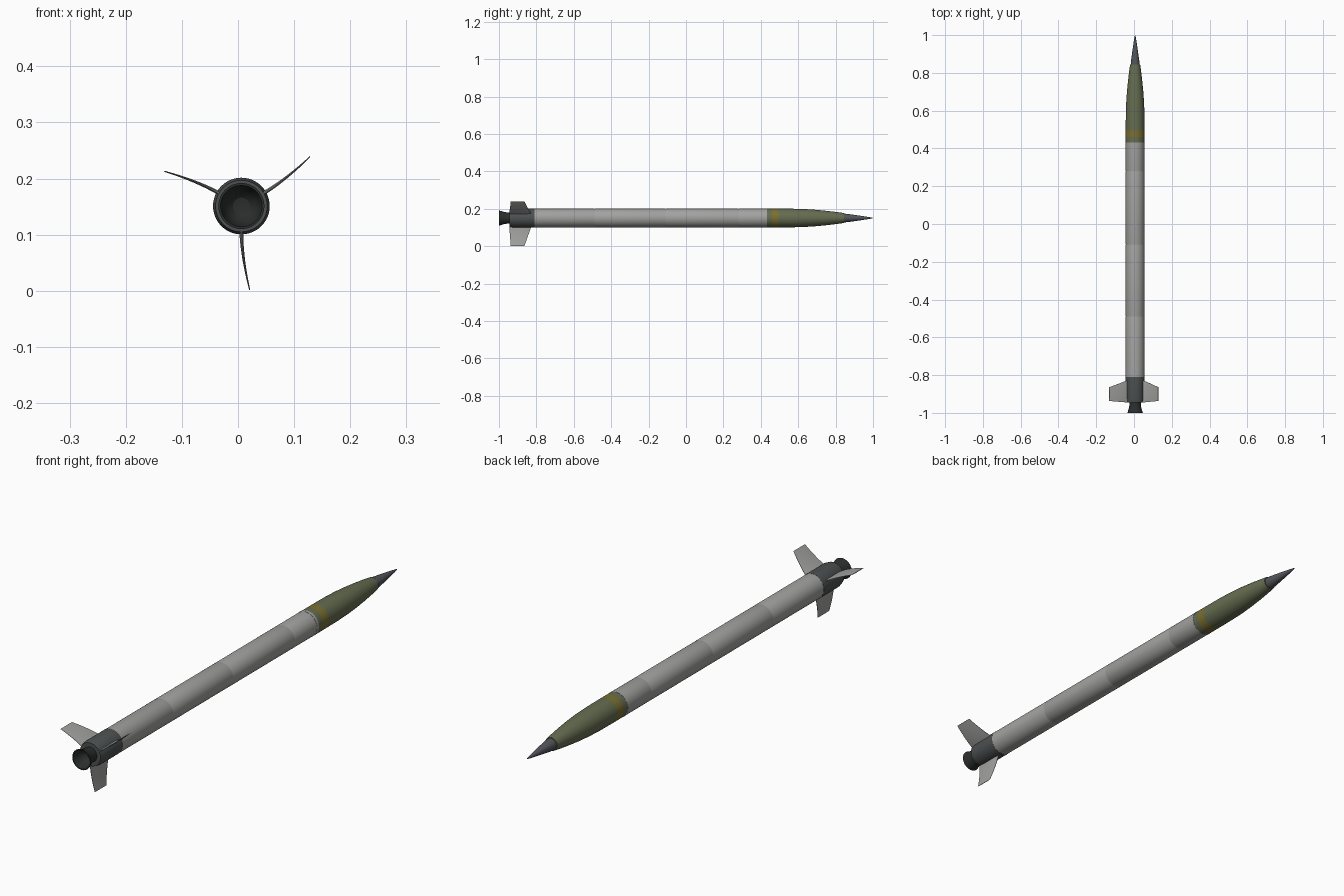
import bpy, bmesh, math

if "Cube" in bpy.data.objects:
    bpy.data.objects.remove(bpy.data.objects["Cube"])

CX, CZ = 0.006, 0.151      # rocket axis runs along y through this point
SEG = 48


def material(name, r, g, b):
    m = bpy.data.materials.new(name)
    m.diffuse_color = (r, g, b, 1)
    m.use_nodes = True
    m.node_tree.nodes["Principled BSDF"].inputs["Base Color"].default_value = m.diffuse_color
    return m


GREY = material("light grey", 0.36, 0.36, 0.35)
OLIVE = material("olive green", 0.13, 0.15, 0.08)
YELLOW = material("dull yellow", 0.20, 0.16, 0.03)
STEEL = material("dark steel", 0.085, 0.092, 0.105)
TAIL = material("tail grey", 0.075, 0.083, 0.083)
BLACK = material("nozzle black", 0.025, 0.027, 0.027)


def finish(name, bm, mats, angle=30):
    bmesh.ops.remove_doubles(bm, verts=bm.verts, dist=1e-6)
    bmesh.ops.recalc_face_normals(bm, faces=bm.faces)
    me = bpy.data.meshes.new(name)
    bm.to_mesh(me)
    bm.free()
    for m in mats:
        me.materials.append(m)
    ob = bpy.data.objects.new(name, me)
    bpy.context.collection.objects.link(ob)
    bpy.ops.object.select_all(action='DESELECT')
    ob.select_set(True)
    bpy.context.view_layer.objects.active = ob
    bpy.ops.object.shade_smooth_by_angle(angle=math.radians(angle))
    return ob


def lathe(name, profile, mats, rule=None):
    """Revolve (y, radius) points around the rocket axis."""
    bm = bmesh.new()
    vs = [bm.verts.new((CX + r, y, CZ)) for y, r in profile]
    es = [bm.edges.new(p) for p in zip(vs, vs[1:])]
    bmesh.ops.spin(bm, geom=vs + es, cent=(CX, 0, CZ), axis=(0, 1, 0),
                   angle=math.tau, steps=SEG, use_duplicate=False)
    if rule:
        for f in bm.faces:
            f.material_index = rule(f.calc_center_median().y)
    return finish(name, bm, mats)


# motor tube, with fine joints between the sections
tube = [(-0.815, 0), (-0.815, 0.05)]
for j in (-0.49, -0.11, 0.28):
    tube += [(j - 0.003, 0.05), (j, 0.0493), (j + 0.003, 0.05)]
tube += [(0.425, 0.05), (0.425, 0)]
lathe("motor_tube", tube, [GREY])
lathe("joint_ring", [(0.42, 0.0), (0.42, 0.0505), (0.432, 0.0505), (0.432, 0.0)], [GREY])

# warhead ogive with a painted band
lathe("warhead", [(0.43, 0), (0.43, 0.05), (0.46, 0.05), (0.495, 0.05), (0.58, 0.0495),
                  (0.64, 0.0475), (0.70, 0.0435), (0.76, 0.0375), (0.81, 0.0315),
                  (0.845, 0.0265), (0.845, 0)],
      [OLIVE, YELLOW], lambda y: 1 if 0.46 < y < 0.495 else 0)

# fuze tip
lathe("nose_fuze", [(0.835, 0), (0.835, 0.0235), (0.86, 0.0225), (0.90, 0.0170),
                    (0.94, 0.0112), (0.975, 0.0058), (0.995, 0.0022), (1.0, 0)], [STEEL])

# tail section
lathe("tail_section", [(-0.81, 0), (-0.81, 0.0505), (-0.925, 0.0505), (-0.945, 0.046),
                       (-0.945, 0)], [TAIL])

# flared hollow nozzle
lathe("nozzle", [(-0.94, 0.030), (-0.957, 0.030), (-0.975, 0.033), (-1.0, 0.041),
                 (-1.0, 0.037), (-0.98, 0.032), (-0.962, 0.026), (-0.952, 0.015),
                 (-0.949, 0)], [BLACK])


# three curved, tapering fins
def fin(name, angle):
    bm = bmesh.new()
    ca, sa = math.cos(angle), math.sin(angle)
    steps, rings = 8, []
    for i in range(steps + 1):
        t = i / steps
        rad = 0.046 + 0.104 * t
        bend = 0.015 * t ** 1.7
        half = 0.0035 * (1 - t) + 0.001 * t
        back = -0.945 + 0.008 * t
        front = -0.827 - 0.037 * t
        ring = []
        for y, s in ((back, -0.3), (back + 0.02, -1), (front - 0.02, -1), (front, -0.3),
                     (front, 0.3), (front - 0.02, 1), (back + 0.02, 1), (back, 0.3)):
            o = bend + s * half
            ring.append(bm.verts.new((CX + ca * rad - sa * o, y, CZ + sa * rad + ca * o)))
        rings.append(ring)
    for a, b in zip(rings, rings[1:]):
        for k in range(8):
            n = (k + 1) % 8
            bm.faces.new((a[k], a[n], b[n], b[k]))
    bm.faces.new(rings[0])
    bm.faces.new(rings[-1])
    return finish(name, bm, [GREY])


for i, deg in enumerate((-90, 30, 150)):
    fin(f"tail_fin_{i + 1}", math.radians(deg))
